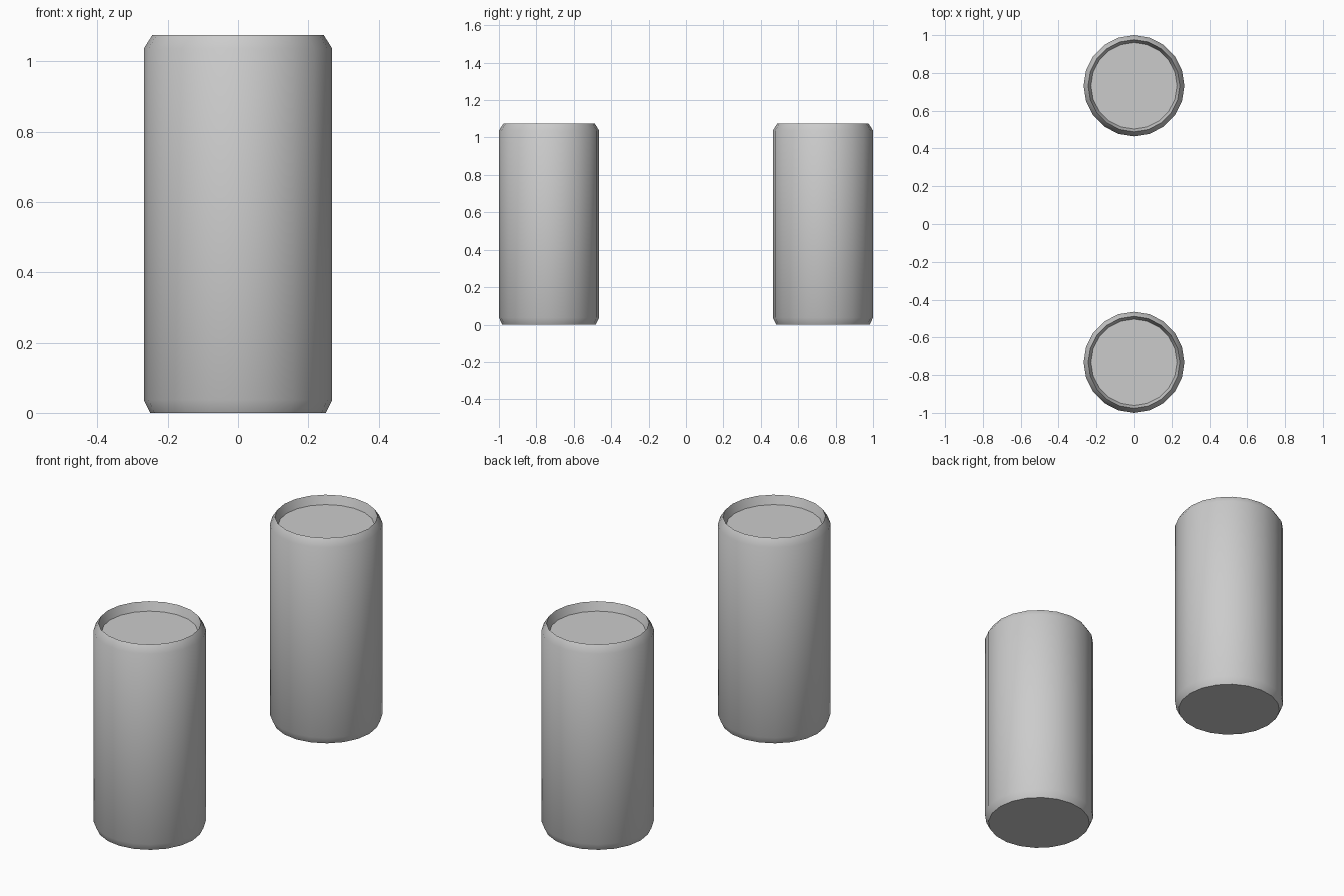
import bpy, bmesh
from math import cos, sin, pi, radians

if "Cube" in bpy.data.objects:
    bpy.data.objects.remove(bpy.data.objects["Cube"])

SIDES = 20
# radius, height: base, bottom bevel, body, shoulder, rim, recessed lid
PROFILE = [(0.25, 0.0), (0.268, 0.037), (0.268, 1.037), (0.244, 1.075), (0.229, 1.03)]


def make_can(name, y):
    bm = bmesh.new()
    rings = [[bm.verts.new((r * cos(2 * pi * i / SIDES), r * sin(2 * pi * i / SIDES), z))
              for i in range(SIDES)] for r, z in PROFILE]
    # walls
    for a, b in zip(rings, rings[1:]):
        for i in range(SIDES):
            j = (i + 1) % SIDES
            bm.faces.new((a[i], a[j], b[j], b[i]))
    # base and lid
    bm.faces.new(rings[0][::-1])
    bm.faces.new(rings[-1])
    mesh = bpy.data.meshes.new(name)
    bm.to_mesh(mesh)
    bm.free()
    can = bpy.data.objects.new(name, mesh)
    can.location.y = y
    bpy.context.collection.objects.link(can)
    bpy.ops.object.select_all(action='DESELECT')
    can.select_set(True)
    bpy.context.view_layer.objects.active = can
    bpy.ops.object.shade_smooth_by_angle(angle=radians(40))


make_can("front_can", -0.732)
make_can("back_can", 0.732)
